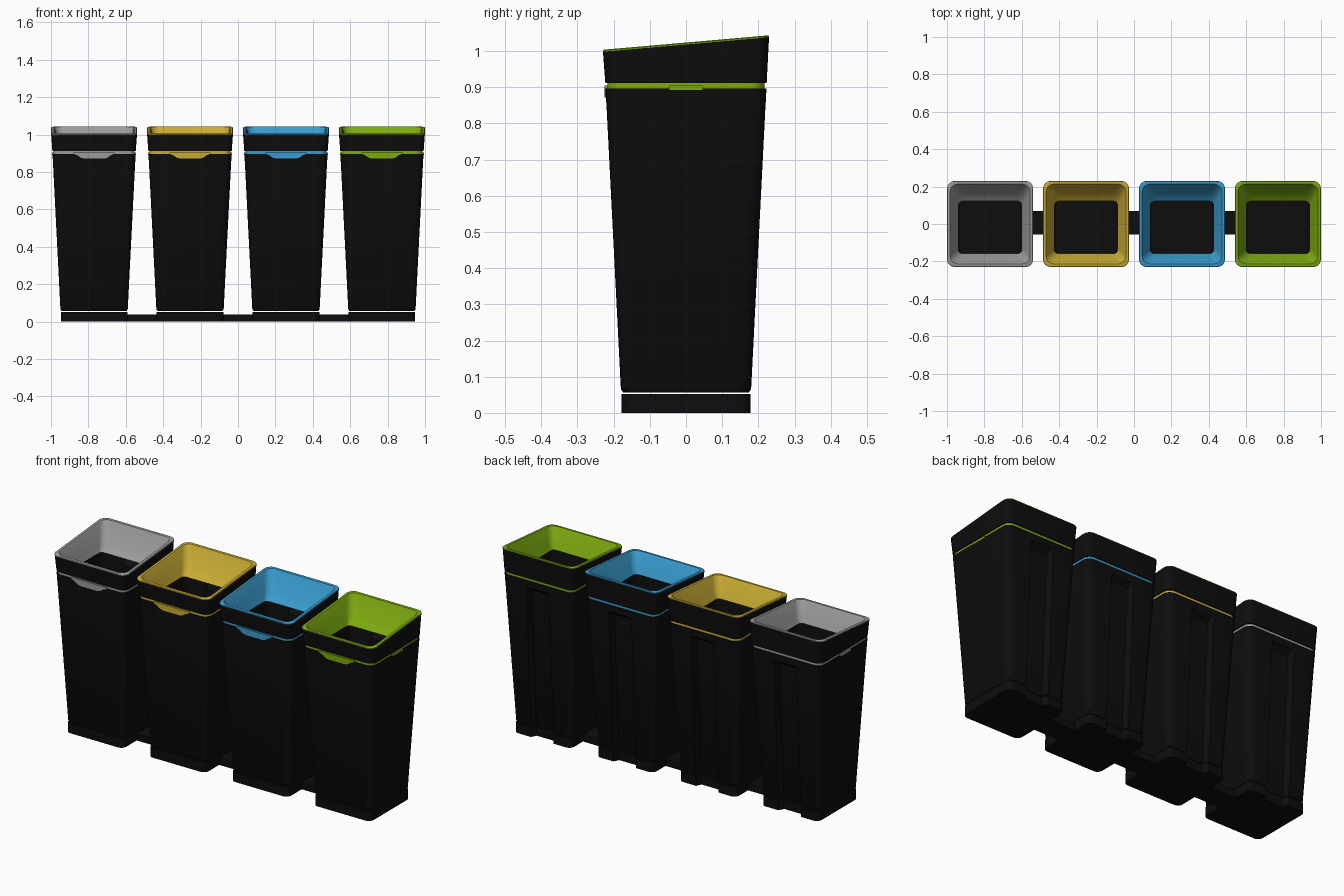
import bpy
import bmesh
from math import cos, sin, pi, radians

cube = bpy.data.objects.get("Cube")
if cube:
    bpy.data.objects.remove(cube)


def material(name, r, g, b):
    m = bpy.data.materials.new(name)
    m.use_nodes = True
    m.diffuse_color = (r, g, b, 1)
    bsdf = next(n for n in m.node_tree.nodes if n.type == 'BSDF_PRINCIPLED')
    bsdf.inputs["Base Color"].default_value = (r, g, b, 1)
    return m


BLACK = material("black plastic", 0.004, 0.004, 0.004)
COLOURS = {
    "grey": material("grey", 0.33, 0.33, 0.33),
    "yellow": material("yellow", 0.58, 0.41, 0.035),
    "blue": material("blue", 0.04, 0.33, 0.61),
    "green": material("green", 0.205, 0.40, 0.005),
}
SLOPE = 0.087   # tilt of the top opening, rising to the back
PITCH = 0.513   # spacing between bins


def ring(z, half, radius=0.04, front=None, back=None, slope=0, notch=None):
    """Rounded rectangle; notch = (half width, depth) of a channel in the back."""
    y0 = -half if front is None else front
    y1 = half if back is None else back
    pts = []
    corners = [(1, y1, -1), (-1, y1, -1), (-1, y0, 1), (1, y0, 1)]
    for i, (sx, y, sy) in enumerate(corners):
        cx, cy = sx * (half - radius), y + sy * radius
        for k in range(7):
            a = (i + k / 6) * pi / 2
            pts.append((cx + radius * cos(a), cy + radius * sin(a)))
        if i == 0 and notch:
            w, d = notch
            pts += [(w, y1), (w - 0.015, y1 - d), (0.015 - w, y1 - d), (-w, y1)]
    return [(x, y, z + slope * y) for x, y in pts]


def finish(name, bm, mat, x):
    bmesh.ops.recalc_face_normals(bm, faces=bm.faces[:])
    mesh = bpy.data.meshes.new(name)
    bm.to_mesh(mesh)
    bm.free()
    mesh.materials.append(mat)
    obj = bpy.data.objects.new(name, mesh)
    obj.location.x = x
    bpy.context.collection.objects.link(obj)
    bpy.ops.object.select_all(action='DESELECT')
    obj.select_set(True)
    bpy.context.view_layer.objects.active = obj
    bpy.ops.object.shade_smooth_by_angle(angle=radians(35))
    return obj


def loft(name, rings, mat, x, caps=True, closed=False):
    bm = bmesh.new()
    loops = [[bm.verts.new(p) for p in r] for r in rings]
    pairs = list(zip(loops, loops[1:]))
    if closed:
        pairs.append((loops[-1], loops[0]))
    for a, b in pairs:
        for i in range(len(a)):
            j = (i + 1) % len(a)
            bm.faces.new((a[i], a[j], b[j], b[i]))
    if caps and not closed:
        bm.faces.new(loops[0][::-1])
        bm.faces.new(loops[-1])
    return finish(name, bm, mat, x)


def plate(name, outline, y0, y1, mat, x):
    """Outline in x and z, extruded along y."""
    bm = bmesh.new()
    face = bm.faces.new([bm.verts.new((px, y0, pz)) for px, pz in outline])
    ext = bmesh.ops.extrude_face_region(bm, geom=[face])
    verts = [v for v in ext["geom"] if isinstance(v, bmesh.types.BMVert)]
    bmesh.ops.translate(bm, vec=(0, y1 - y0, 0), verts=verts)
    return finish(name, bm, mat, x)


def box(name, x0, x1, y0, y1, z0, z1, mat, x=0):
    return plate(name, [(x0, z0), (x1, z0), (x1, z1), (x0, z1)], y0, y1, mat, x)


# Half outline of the front tab, mirrored below
TAB = [(0.11, 0.905), (0.11, 0.897), (0.09, 0.89), (0.07, 0.876), (0.05, 0.871)]

for i, (colour, mat) in enumerate(COLOURS.items()):
    x = (i - 1.5) * PITCH
    outer, inner, flat = (0.07, 0.03), (0.082, 0.03), (0.07, 0)

    # Plinth with the back channel running through it
    loft(colour + "_plinth", [ring(0, 0.178, 0.03, notch=outer),
                              ring(0.052, 0.178, 0.03, notch=outer)], BLACK, x)

    # Tapered hollow body
    loft(colour + "_bin_body", [
        ring(0.057, 0.174, notch=outer), ring(0.066, 0.18, notch=outer),
        ring(0.835, 0.219, notch=outer), ring(0.86, 0.2205, notch=flat),
        ring(0.897, 0.2225, notch=flat), ring(0.897, 0.208, notch=flat),
        ring(0.86, 0.206, notch=(0.082, 0)), ring(0.835, 0.204, notch=inner),
        ring(0.08, 0.166, notch=inner)], BLACK, x)

    # Coloured band between body and lid
    loft(colour + "_band", [ring(0.895, 0.217), ring(0.914, 0.217),
                            ring(0.914, 0.2), ring(0.895, 0.2)],
         mat, x, closed=True)

    # Lid collar with a sloping top
    loft(colour + "_lid_collar", [
        ring(0.912, 0.223), ring(1.018, 0.2295, slope=SLOPE),
        ring(1.018, 0.219, slope=SLOPE), ring(0.912, 0.21)],
        BLACK, x, closed=True)

    # Rim and chute narrowing to the opening
    loft(colour + "_rim_and_chute", [
        ring(1.018, 0.2298, slope=SLOPE), ring(1.021, 0.2298, slope=SLOPE),
        ring(1.0235, 0.227, slope=SLOPE), ring(1.0235, 0.213, slope=SLOPE),
        ring(1.018, 0.209, slope=SLOPE),
        ring(0.93, 0.182, front=-0.175, back=0.165),
        ring(0.9, 0.168, 0.02, front=-0.158, back=0.122)], mat, x, caps=False)

    # Front tab and small side tabs
    outline = TAB + [(-px, pz) for px, pz in reversed(TAB)]
    plate(colour + "_front_tab", outline, -0.2255, -0.216, mat, x)
    for side, s in (("left", 1), ("right", -1)):
        lo, hi = sorted((s * 0.216, s * 0.2245))
        box(f"{colour}_{side}_tab", lo, hi, -0.045, 0.045, 0.892, 0.905, mat, x)

    # Connector to the next bin
    if i < 3:
        box(f"connector_{i + 1}", 0.15, PITCH - 0.15, -0.055, 0.07,
            0, 0.038, BLACK, x)
